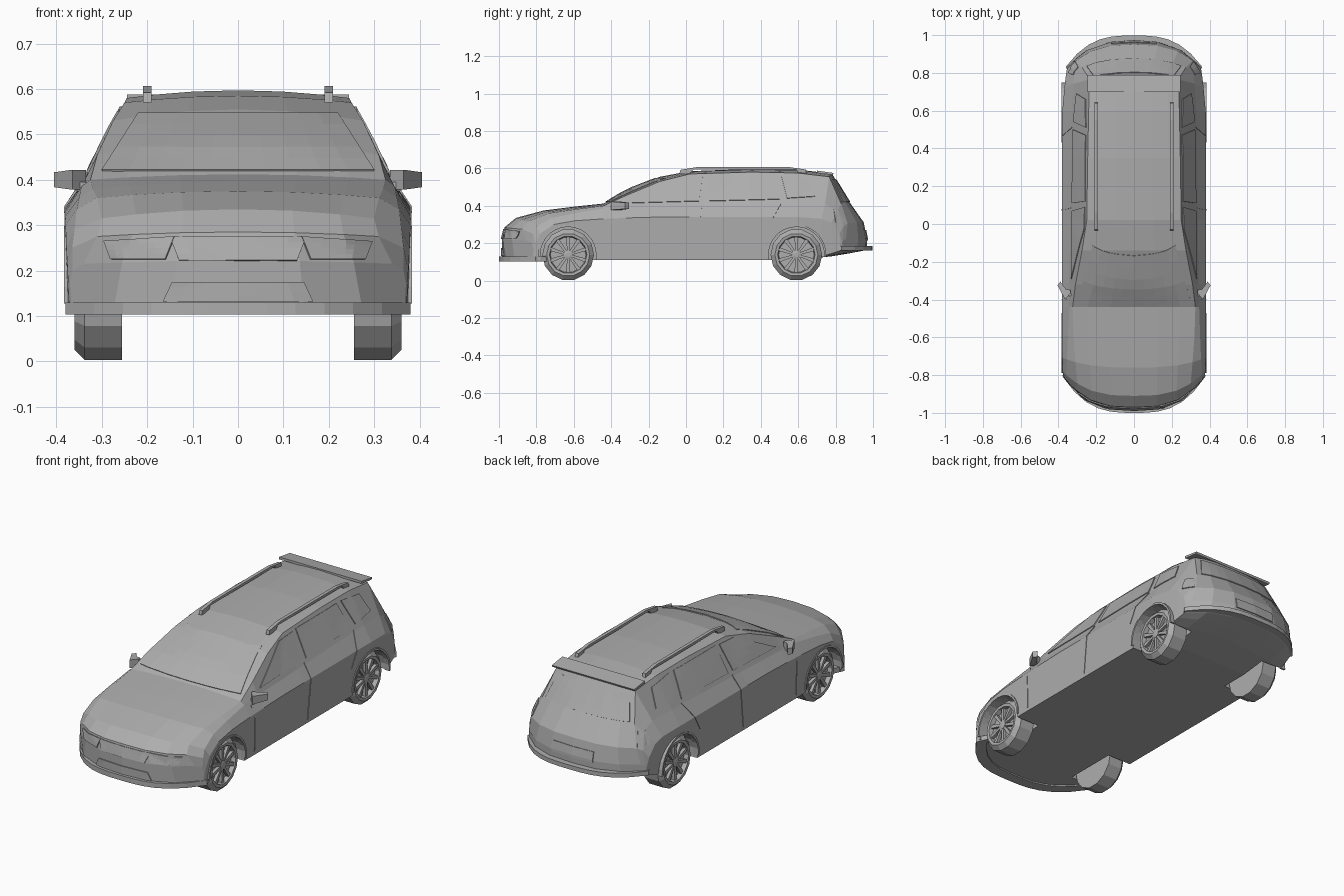
import bpy, bmesh, math
from mathutils import Vector, Matrix
from mathutils.bvhtree import BVHTree

if "Cube" in bpy.data.objects:
    bpy.data.objects.remove(bpy.data.objects["Cube"])

GREY = bpy.data.materials.new("light grey")
GREY.diffuse_color = (0.42, 0.42, 0.42, 1)
GREY.use_nodes = True
GREY.node_tree.nodes["Principled BSDF"].inputs["Base Color"].default_value = GREY.diffuse_color


def make(name, verts, faces):
    bm = bmesh.new()
    vs = [bm.verts.new(v) for v in verts]
    for f in faces:
        bm.faces.new([vs[i] for i in f])
    bmesh.ops.recalc_face_normals(bm, faces=bm.faces)
    me = bpy.data.meshes.new(name)
    bm.to_mesh(me)
    bm.free()
    me.materials.append(GREY)
    ob = bpy.data.objects.new(name, me)
    bpy.context.collection.objects.link(ob)
    return ob


def bow(x, y):
    """Round the nose and tail in plan."""
    t = max(0, (abs(y) - 0.5) / 0.5) ** 2
    return y - math.copysign(0.18 * (abs(x) / 0.37) ** 3 * t, y)


def prism(name, poly, lo, hi, axis):
    """Extrude a 2D polygon along an axis (0 = x, 2 = z)."""
    put = (lambda p, h: (h, p[0], p[1])) if axis == 0 else (lambda p, h: (p[0], p[1], h))
    n = len(poly)
    v = [put(p, lo) for p in poly] + [put(p, hi) for p in poly]
    f = [list(range(n)), list(range(n, 2 * n))]
    f += [[i, (i + 1) % n, n + (i + 1) % n, n + i] for i in range(n)]
    return make(name, v, f)


def lathe(name, profile, centre, sides, side=1, closed=False):
    """Revolve (x, radius) points about a line along x."""
    v, f, n = [], [], len(profile)
    for k in range(sides):
        a = 2 * math.pi * (k + 0.5) / sides
        v += [(side * x, centre[0] + r * math.sin(a), centre[1] + r * math.cos(a)) for x, r in profile]
    for k in range(sides):
        p, q = k * n, (k + 1) % sides * n
        f += [[p + i, p + (i + 1) % n, q + (i + 1) % n, q + i] for i in range(n if closed else n - 1)]
    if not closed:
        f += [[k * n for k in range(sides)], [k * n + n - 1 for k in range(sides)]]
    return make(name, v, f)


# Body: half width, floor, shoulder, belt and roof heights along the length
STATIONS = [  # y, w, floor, z shoulder, w belt, z belt, w top, z top edge, z top centre
    (-.985, .370, .110, .17, .365, .200, .340, .215, .222),
    (-.970, .375, .110, .20, .365, .250, .310, .275, .285),
    (-.910, .378, .110, .25, .360, .290, .300, .315, .335),
    (-.760, .380, .110, .30, .355, .335, .310, .360, .375),
    (-.600, .380, .110, .32, .350, .360, .320, .380, .395),
    (-.440, .380, .110, .33, .345, .385, .325, .400, .412),
    (-.320, .380, .110, .335, .342, .390, .310, .455, .485),
    (-.140, .380, .110, .34, .340, .395, .275, .530, .555),
    (.020, .380, .110, .34, .338, .400, .250, .570, .585),
    (.350, .380, .110, .34, .335, .410, .245, .580, .597),
    (.600, .380, .110, .34, .330, .415, .240, .575, .593),
    (.780, .368, .130, .33, .320, .410, .235, .555, .572),
    (.870, .362, .145, .31, .315, .375, .275, .410, .425),
    (.950, .355, .160, .25, .335, .290, .310, .305, .312),
    (.968, .350, .165, .20, .345, .215, .330, .220, .225)]
FR = [-1, -.75, -.4, 0, .4, .75, 1]
verts, faces = [], []
for y, w, zb, zs, wb, zbelt, wt, ze, zc in STATIONS:
    ring = [(f * w * .99, zb) for f in FR] + [(w, zs), (wb, zbelt)]
    ring += [(f * wt, zc + (ze - zc) * f * f) for f in reversed(FR)] + [(-wb, zbelt), (-w, zs)]
    verts += [(x, bow(x, y), z) for x, z in ring]
N = 18
for s in range(len(STATIONS) - 1):
    faces += [[s * N + i, s * N + (i + 1) % N, s * N + N + (i + 1) % N, s * N + N + i] for i in range(N)]
for base in (0, (len(STATIONS) - 1) * N):
    strips = [[0, 1, 14, 15, 16, 17], [5, 6, 7, 8, 9, 10]]
    strips += [[i, i + 1, 14 - i, 15 - i] for i in range(1, 5)]
    faces += [[base + i for i in st] for st in strips]
body = make("body", verts, faces)

# Wheel arches cut out of the body
WHEELS = [(-.63, .138), (.59, .138)]
for c in WHEELS:
    for side in (1, -1):
        cutter = lathe("arch_cutter", [(.235, .151), (.5, .151)], c, 20, side)
        mod = body.modifiers.new("arch", 'BOOLEAN')
        mod.operation, mod.solver, mod.object = 'DIFFERENCE', 'EXACT', cutter
        bpy.context.view_layer.objects.active = body
        bpy.ops.object.modifier_apply(modifier=mod.name)
        bpy.data.objects.remove(cutter)

bm = bmesh.new()
bm.from_mesh(body.data)
TREE = BVHTree.FromBMesh(bm)
bm.free()


def panel(name, corners, axis, sign, nu=8, nv=4, lift=.002):
    """Thin plate laid on the body: a 2D quad projected along an axis."""
    a, b, c, d = [Vector(p) for p in corners]
    ray = Vector((0, 0, 0))
    ray[axis] = -sign
    v = []
    for j in range(nv + 1):
        for i in range(nu + 1):
            p = a.lerp(b, i / nu).lerp(d.lerp(c, i / nu), j / nv)
            o = Vector((2 * sign, p.x, p.y)) if axis == 0 else Vector((p.x, 2 * sign, p.y))
            hit = TREE.ray_cast(o, ray)[0]
            if hit is None:
                hit = TREE.find_nearest(o + ray * 1.2)[0]
            v.append(hit - ray * lift)
    m = nu + 1
    f = [[j * m + i, j * m + i + 1, j * m + m + i + 1, j * m + m + i] for j in range(nv) for i in range(nu)]
    ob = make(name, v, f)
    mod = ob.modifiers.new("thickness", 'SOLIDIFY')
    mod.thickness, mod.offset = .006, 0


# Glass and door seams on both sides
SIDE = {
    "front_door_window": [(-.29, .415), (.07, .425), (.09, .555), (-.03, .55)],
    "rear_door_window": [(.11, .425), (.50, .435), (.47, .56), (.12, .56)],
    "quarter_window": [(.54, .44), (.69, .45), (.66, .54), (.51, .56)],
    "front_door_seam": [(-.40, .13), (-.396, .13), (-.396, .37), (-.40, .37)],
    "middle_door_seam": [(.05, .13), (.054, .13), (.087, .41), (.083, .41)],
    "rear_door_seam": [(.42, .26), (.424, .26), (.514, .42), (.51, .42)],
    "tail_lamp": [(.80, .31), (.86, .31), (.83, .38), (.79, .38)]}
for nm, quad in SIDE.items():
    for sg in (1, -1):
        panel(nm, quad, 0, sg, lift=0 if "seam" in nm else .002)


def box_quad(w0, w1, z0, z1):
    return [(-w0, z0), (w0, z0), (w1, z1), (-w1, z1)]


# Panels on the front and back
panel("windscreen", box_quad(.30, .22, .42, .545), 1, -1, 10, 5)
panel("rear_window", box_quad(.25, .21, .42, .54), 1, 1, 10, 5)
panel("upper_grille", box_quad(.13, .15, .222, .275), 1, -1)
panel("lower_grille", box_quad(.165, .145, .132, .175), 1, -1)
panel("rear_plate", box_quad(.12, .12, .215, .27), 1, 1)
for sg in (1, -1):
    panel("headlight", [(sg * .16, .225), (sg * .28, .225), (sg * .295, .265), (sg * .14, .275)], 1, -1, lift=.004)

# Bumper lips following the rounded ends
XS = [-.38 + .76 * i / 12 for i in range(13)]
for nm, y, z0, z1, w in (("front_lip", -1, .103, .13, 1), ("rear_lip", .998, .162, .185, .95)):
    outer = [(x * w, bow(x * w, y)) for x in XS]
    inner = [(x * w * .93, bow(x * w, y) - math.copysign(.06, y)) for x in reversed(XS)]
    prism(nm, outer + inner, z0, z1, 2)

# Wheels with tyre, rim, hub and ten spokes, and arch trims
for c in WHEELS:
    for sg in (1, -1):
        lathe("wheel", [(.255, .138), (.338, .138), (.36, .115), (.358, .100), (.335, .095)], c, 14, sg)
        lathe("hub", [(.33, .024), (.353, .024), (.356, .012)], c, 10, sg)
        for k in range(10):
            rot = Matrix.Rotation(2 * math.pi * k / 10, 2)
            pts = [rot @ Vector(p) + Vector(c) for p in ((-.006, .015), (.006, .015), (.010, .098), (-.010, .098))]
            prism("spoke", pts, sg * .332, sg * .351, 0)
        arc = [math.radians(-4 + 188 * i / 14) for i in range(15)]
        trim = [(c[0] + r * math.cos(a), c[1] + r * math.sin(a))
                for r, seq in ((.149, arc), (.160, arc[::-1])) for a in seq]
        prism("arch_trim", trim, sg * .355, sg * .383, 0)

# Roof rails on feet, and the tailgate spoiler
for sg in (1, -1):
    lo, hi = sorted((sg * .191, sg * .209))
    rail = [(-.035, .570), (-.03, .592), (.06, .607), (.55, .607), (.64, .594), (.645, .570),
            (.60, .570), (.59, .594), (.04, .594), (.02, .570)]
    prism("roof_rail", rail, lo, hi, 0)
prism("roof_spoiler", [(.70, .575), (.785, .565), (.79, .575), (.70, .588)], -.245, .245, 0)

# Door mirrors swept forward at their inner end
for sg in (1, -1):
    plan = [(.335, -.365), (.365, -.40), (.405, -.325), (.39, -.305), (.36, -.345), (.335, -.35)]
    mirror = prism("door_mirror", [(sg * x, y) for x, y in plan], .378, .422, 2)
    for v in mirror.data.vertices:
        if abs(v.co.x) > .385:
            v.co.z = .40 + (v.co.z - .40) * .75
    prism("mirror_stalk", [(sg * x, y) for x, y in ((.32, -.38), (.36, -.38), (.36, -.35), (.32, -.35))], .375, .395, 2)
